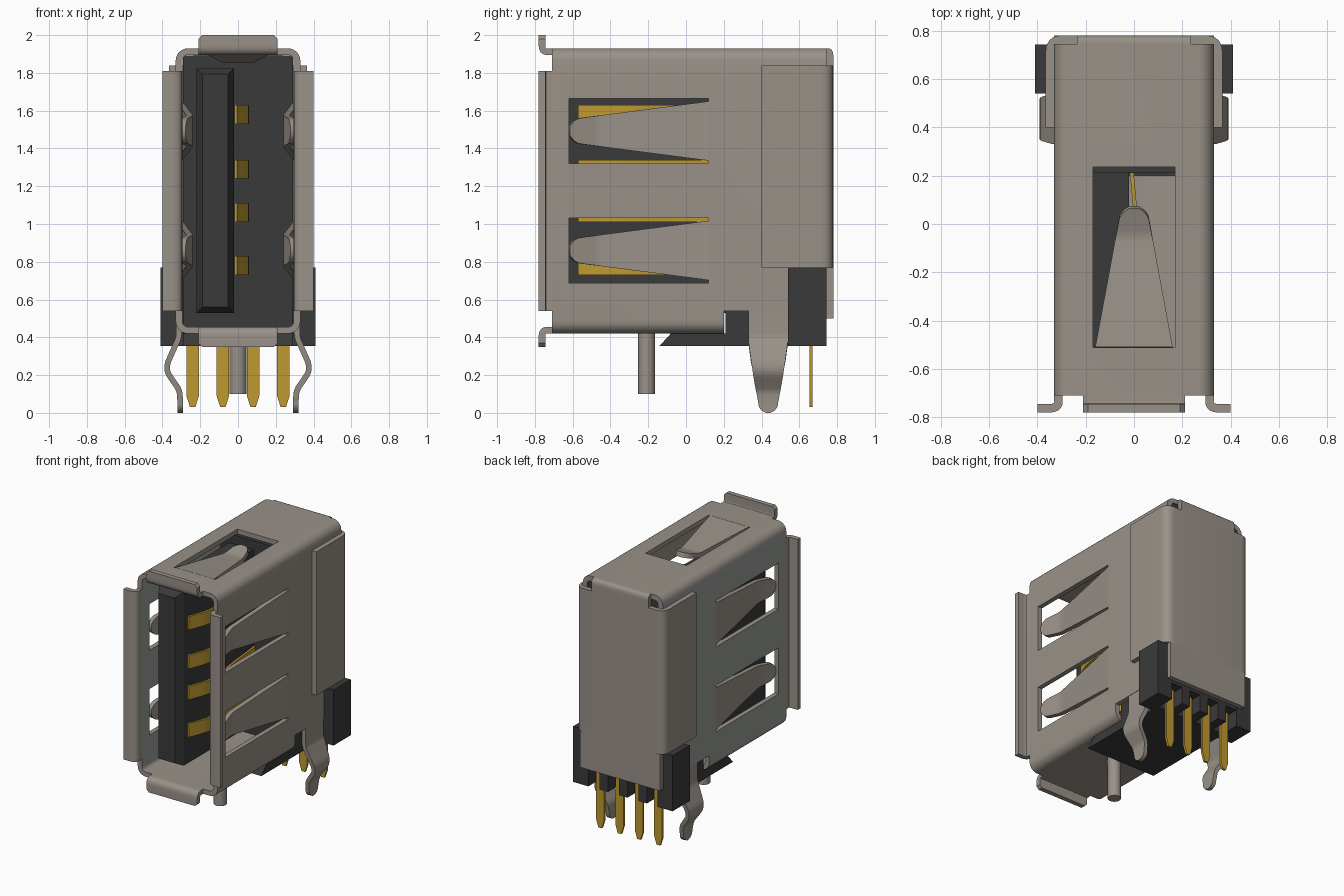
import bpy, bmesh, math
from mathutils import Vector

cube = bpy.data.objects.get("Cube")
if cube:
    bpy.data.objects.remove(cube, do_unlink=True)


def material(name, rgb):
    m = bpy.data.materials.new(name)
    m.use_nodes = True
    m.diffuse_color = (*rgb, 1)
    bsdf = next(n for n in m.node_tree.nodes if n.type == 'BSDF_PRINCIPLED')
    bsdf.inputs["Base Color"].default_value = (*rgb, 1)
    return m


STEEL = material("warm steel", (0.32, 0.285, 0.25))
PALE = material("neutral steel", (0.32, 0.335, 0.32))
PLASTIC = material("dark plastic", (0.042, 0.042, 0.042))
GOLD = material("gold", (0.52, 0.32, 0.03))
T = 0.035  # sheet thickness


def finish(name, bm, mat, smooth=False, mirror=False):
    bmesh.ops.recalc_face_normals(bm, faces=bm.faces)
    me = bpy.data.meshes.new(name)
    bm.to_mesh(me)
    bm.free()
    me.materials.append(mat)
    ob = bpy.data.objects.new(name, me)
    bpy.context.collection.objects.link(ob)
    if smooth:
        shade(ob)
    if mirror:
        ob.modifiers.new("Mirror", 'MIRROR')
    return ob


def activate(ob):
    bpy.ops.object.select_all(action='DESELECT')
    ob.select_set(True)
    bpy.context.view_layer.objects.active = ob


def shade(ob):
    activate(ob)
    bpy.ops.object.shade_smooth_by_angle(angle=math.radians(35))


def box(name, lo, hi, mat, mirror=False):
    bm = bmesh.new()
    bmesh.ops.create_cube(bm, size=1)
    for v in bm.verts:
        v.co = [(a + b) / 2 + c * (b - a) for a, b, c in zip(lo, hi, v.co)]
    return finish(name, bm, mat, mirror=mirror)


def fillet(pts, r, n=6):
    """Round the inner corners of a 2D path."""
    pts = [Vector(p) for p in pts]
    out = [pts[0]]
    for a, p, b in zip(pts, pts[1:], pts[2:]):
        d0, d1 = a - p, b - p
        if r == 0 or d0.angle(d1) > 3.1:
            out.append(p)
            continue
        p0 = p + d0.normalized() * min(r, d0.length * 0.48)
        p1 = p + d1.normalized() * min(r, d1.length * 0.48)
        for i in range(n + 1):
            t = i / n
            out.append(p0 * (1 - t) ** 2 + p * 2 * t * (1 - t) + p1 * t * t)
    return out + [pts[-1]]


def strip(name, pts, span, place, mat=STEEL, t=T, r=0.0, mirror=False):
    """Bent sheet: centreline pts (u, v), cross width span(u, v), place(u, v, w) to xyz."""
    pts = fillet(pts, r)
    bm = bmesh.new()
    rings = []
    for i, p in enumerate(pts):
        d = Vector((0, 0))
        if i > 0:
            d += (p - pts[i - 1]).normalized()
        if i < len(pts) - 1:
            d += (pts[i + 1] - p).normalized()
        d.normalize()
        n = Vector((-d.y, d.x)) * t / 2
        lo, hi = span(*p)
        rings.append([bm.verts.new(place(*(p + n * s), w))
                      for s, w in ((-1, lo), (-1, hi), (1, hi), (1, lo))])
    for a, b in zip(rings, rings[1:]):
        for k in range(4):
            bm.faces.new((a[k], a[(k + 1) % 4], b[(k + 1) % 4], b[k]))
    bm.faces.new(rings[0])
    bm.faces.new(rings[-1])
    return finish(name, bm, mat, True, mirror)


# Shell: rounded rectangular tube with cut windows
def rounded_rect(hx, z0, z1, r, n=6):
    pts = []
    for k, (cx, cz) in enumerate(((hx - r, z1 - r), (r - hx, z1 - r), (r - hx, z0 + r), (hx - r, z0 + r))):
        for i in range(n + 1):
            a = math.pi / 2 * (k + i / n)
            pts.append((cx + r * math.cos(a), cz + r * math.sin(a)))
    return pts


bm = bmesh.new()
loops = []
for inset, r in ((0, 0.065), (T, 0.03)):
    sec = rounded_rect(0.33 - inset, 0.42 + inset, 1.93 - inset, r)
    loops.append([[bm.verts.new((x, y, z)) for x, z in sec] for y in (-0.71, 0.745)])
(of, ob_), (inf, inb) = loops
for a, b in ((of, ob_), (inf, inb), (of, inf), (ob_, inb)):
    for i in range(len(a)):
        j = (i + 1) % len(a)
        bm.faces.new((a[i], a[j], b[j], b[i]))
shell = finish("shell", bm, STEEL)

WINDOWS = (1.4925, 0.86)  # side window centre heights
cuts = [((-1, -0.62, c - 0.172), (1, 0.12, c + 0.172)) for c in WINDOWS]
cuts += [((-0.17, -0.51, 1.7), (0.17, 0.235, 2.2)),
         ((-1, 0.2, 0.1), (1, 0.9, 0.54)),
         ((-1, 0.54, 0.2), (1, 0.95, 0.77))]
for lo, hi in cuts:
    cutter = box("cutter", lo, hi, STEEL)
    cutter.hide_render = True
    mod = shell.modifiers.new("Cut", 'BOOLEAN')
    mod.operation, mod.solver, mod.object = 'DIFFERENCE', 'EXACT', cutter
    activate(shell)
    bpy.ops.object.modifier_apply(modifier=mod.name)
    bpy.data.objects.remove(cutter, do_unlink=True)
shell.data.materials.clear()
shell.data.materials.append(STEEL)
shell.data.materials.append(PALE)
for f in shell.data.polygons:
    f.material_index = int(f.center.x < -0.28 and abs(f.normal.x) > 0.99)
shade(shell)


# Spring tabs
def tapered(u, root, neck, hr, hn):
    """Half width from root to neck, ending in a round tip."""
    s = (u - root) / (neck - root)
    if s <= 1:
        return hr + (hn - hr) * s
    return math.sqrt(max(hn ** 2 - (u - neck) ** 2, 0.0004))


for label, c in zip(("upper", "lower"), WINDOWS):
    tips = [(y, 0.255 + (-0.46 - y) * 0.25) for y in (-0.55, -0.575, -0.595, -0.61, -0.619)]

    def span(u, v, c=c):
        h = tapered(u, 0.12, -0.55, 0.157, 0.07)
        return c - h, c + h
    strip(label + "_side_spring", [(0.12, 0.3125), (-0.46, 0.255)] + tips, span,
          lambda u, v, w: (v, u, w), r=0.03, mirror=True)


def top_span(u, v):
    h = tapered(u, -0.51, 0.005, 0.16, 0.065)
    return -h, h


strip("top_spring", [(-0.51, 1.9125), (-0.05, 1.868)]
      + [(y, 1.868 + (y + 0.05) * 0.3) for y in (0.005, 0.03, 0.05, 0.062, 0.069)],
      top_span, lambda u, v, w: (w, u, v), r=0.03)

# Flared front lips
strip("side_lip", [(-0.71, 0.3125), (-0.7625, 0.3125), (-0.7625, 0.40)],
      lambda u, v: (0.54, 1.81), lambda u, v, w: (v, u, w), r=0.05, mirror=True)
for label, z, s in (("top_lip", 1.9125, 1), ("bottom_lip", 0.4375, -1)):
    strip(label, [(-0.71, z), (-0.7625, z), (-0.7625, z + s * 0.068), (-0.7625, z + s * 0.0875)],
          lambda u, v, z=z: (-0.19, 0.19) if abs(v - z) > 0.08 else (-0.21, 0.21),
          lambda u, v, w: (w, u, v), r=0.05)

# Rear cover wrapping round the sides, with its fold to the roof
strip("rear_cover", [(0.348, 0.40), (0.348, 0.7625), (-0.348, 0.7625), (-0.348, 0.40)],
      lambda u, v: (0.77, 1.84), lambda u, v, w: (u, v, w), r=0.05)
box("rear_cover_skirt", (-0.33, 0.745, 0.5), (0.33, 0.78, 0.77), STEEL)
strip("rear_fold", [(0.745, 1.9125), (0.7625, 1.9125), (0.7625, 1.84)],
      lambda u, v: (-0.235, 0.235), lambda u, v, w: (w, u, v), r=0.03)


# Board lock legs
def leg_span(u, v):
    if v >= 0.355:
        h = 0.105
    elif v > 0.05:
        h = 0.052 + 0.053 * (v - 0.05) / 0.305
    else:
        h = max(0.052 * math.sqrt(max(1 - ((0.05 - v) / 0.051) ** 2, 0)), 0.01)
    return 0.435 - h, 0.435 + h


strip("lock_leg", [(0.3125, 0.54), (0.3125, 0.40), (0.375, 0.26), (0.375, 0.215), (0.31, 0.12),
                   (0.305, 0.05), (0.305, 0.03), (0.305, 0.012), (0.305, 0.0)],
      leg_span, lambda u, v, w: (u, w, v), t=0.03, r=0.025, mirror=True)

# Locating peg
bm = bmesh.new()
bmesh.ops.create_cone(bm, cap_ends=True, segments=24, radius1=0.045, radius2=0.045, depth=0.33)
bmesh.ops.translate(bm, verts=bm.verts, vec=(0, -0.208, 0.265))
finish("locating_peg", bm, STEEL, True)

# Plastic housing: side profile extruded across the width
bm = bmesh.new()
profile = [(-0.14, 0.355), (0.6, 0.355), (0.6, 0.48), (0.74, 0.48), (0.74, 1.893),
           (0.21, 1.893), (0.21, 0.42), (-0.08, 0.42)]
face = bm.faces.new([bm.verts.new((-0.29, y, z)) for y, z in profile])
ext = bmesh.ops.extrude_face_region(bm, geom=[face])["geom"]
bmesh.ops.translate(bm, verts=[g for g in ext if isinstance(g, bmesh.types.BMVert)], vec=(0.58, 0, 0))
finish("housing", bm, PLASTIC)
box("housing_ear", (0.285, 0.54, 0.355), (0.41, 0.743, 0.77), PLASTIC, mirror=True)
for i, x in enumerate((-0.16, 0, 0.16)):
    box(f"housing_rib_{i + 1}", (x - 0.035, 0.59, 0.355), (x + 0.035, 0.74, 0.49), PLASTIC)

# Tongue with chamfered front
tongue = box("tongue", (-0.22, -0.61, 0.53), (-0.02, 0.22, 1.825), PLASTIC)
bm = bmesh.new()
bm.from_mesh(tongue.data)
front = min(bm.faces, key=lambda f: f.calc_center_median().y)
bmesh.ops.inset_region(bm, faces=[front], thickness=0.045)
bmesh.ops.translate(bm, verts=front.verts, vec=(0, -0.06, 0))
bm.to_mesh(tongue.data)
bm.free()

# Contacts along the tongue and solder pins
for i, z in enumerate((0.78, 1.06, 1.29, 1.58)):
    strip(f"contact_{i + 1}", [(0.22, -0.01), (-0.05, 0.015), (-0.38, 0.06), (-0.57, -0.012)],
          lambda u, v, z=z: (z - 0.05, z + 0.05), lambda u, v, w: (v, u, w), GOLD, 0.016, 0.12)
for i, x in enumerate((-0.24, -0.08, 0.08, 0.24)):
    strip(f"pin_{i + 1}", [(0.662, 0.5), (0.662, 0.09), (0.662, 0.03)],
          lambda u, v, x=x: (x - 0.033, x + 0.033) if v > 0.05 else (x - 0.014, x + 0.014),
          lambda u, v, w: (w, u, v), GOLD, 0.016)
